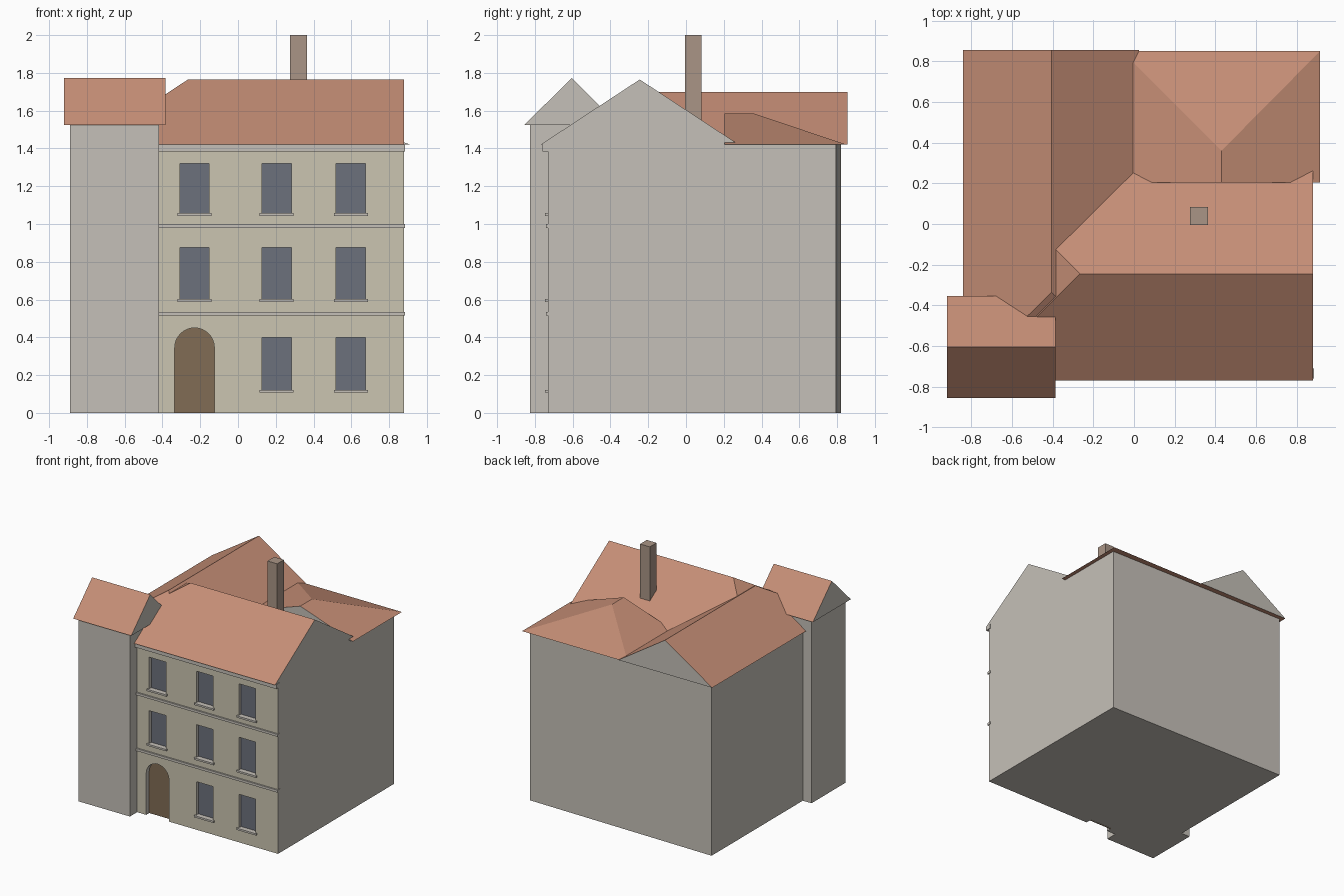
import bpy, bmesh, math

if "Cube" in bpy.data.objects:
    bpy.data.objects.remove(bpy.data.objects["Cube"])


def mat(name, rgb):
    m = bpy.data.materials.new(name)
    m.diffuse_color = (*rgb, 1)
    m.use_nodes = True
    m.node_tree.nodes["Principled BSDF"].inputs["Base Color"].default_value = m.diffuse_color
    return m


STONE = mat("stone", (0.56, 0.53, 0.48))
CREAM = mat("cream_plaster", (0.60, 0.56, 0.44))
TILE = mat("roof_tile", (0.56, 0.27, 0.18))
GLASS = mat("window_glass", (0.15, 0.165, 0.20))
WOOD = mat("door_wood", (0.22, 0.15, 0.09))
BRICK = mat("chimney_brick", (0.40, 0.30, 0.24))


def finish(bm, name, *mats):
    bmesh.ops.recalc_face_normals(bm, faces=bm.faces)
    me = bpy.data.meshes.new(name)
    bm.to_mesh(me)
    bm.free()
    for m in mats:
        me.materials.append(m)
    ob = bpy.data.objects.new(name, me)
    bpy.context.collection.objects.link(ob)
    return ob


def extrude(name, pts, vec, *mats):
    """Closed solid from a flat outline pushed along vec."""
    bm = bmesh.new()
    f = bm.faces.new([bm.verts.new(p) for p in pts])
    new = bmesh.ops.extrude_face_region(bm, geom=[f], use_keep_orig=True)["geom"]
    bmesh.ops.translate(bm, vec=vec, verts=[v for v in new if isinstance(v, bmesh.types.BMVert)])
    return finish(bm, name, *mats)


def box(name, x0, x1, y0, y1, z0, z1, *mats):
    pts = [(x0, y0, z0), (x1, y0, z0), (x1, y1, z0), (x0, y1, z0)]
    return extrude(name, pts, (0, 0, z1 - z0), *mats)


def roof(name, x0, x1, y0, y1, z, a, b, along_x):
    """Gabled or hipped roof: rectangle of eaves plus ridge ends a and b."""
    bm = bmesh.new()
    v = [bm.verts.new(p) for p in
         [(x0, y0, z), (x1, y0, z), (x1, y1, z), (x0, y1, z), a, b]]
    if along_x:
        faces = [(0, 1, 5, 4), (2, 3, 4, 5), (1, 2, 5), (3, 0, 4)]
    else:
        faces = [(1, 2, 5, 4), (3, 0, 4, 5), (0, 1, 4), (2, 3, 5)]
    for f in faces + [(3, 2, 1, 0)]:
        bm.faces.new([v[i] for i in f])
    ob = finish(bm, name, TILE, STONE)
    for p in ob.data.polygons:           # upright gable ends are stone
        p.material_index = int(abs(p.normal.z) < 0.01)
    return ob


# main block, with a slightly skewed rear wall
FRONT, TOP = -0.73, 1.42
body = extrude("main_walls", [(-0.81, FRONT, 0), (0.88, FRONT, 0), (0.88, 0.795, 0), (-0.81, 0.82, 0)],
               (0, 0, TOP), STONE, CREAM)


def arch(x, r, spring, z0, y):
    return [(x - r, y, z0), (x + r, y, z0)] + [
        (x + r * math.cos(t * math.pi / 16), y, spring + r * math.sin(t * math.pi / 16)) for t in range(17)]


# windows: recess, pane and sill
cutters = []
for z0, z1 in ((0.12, 0.40), (0.60, 0.875), (1.055, 1.32)):
    for x in (-0.23, 0.205, 0.597):
        if z0 < 0.5 and x < 0:
            continue
        a, b = x - 0.077, x + 0.077
        cutters.append(box("window_cutter", a, b, FRONT - 0.1, -0.69, z0, z1))
        box("window_pane", a, b, -0.70, -0.68, z0, z1, GLASS)
        box("window_sill", a - 0.013, b + 0.013, FRONT - 0.016, FRONT + 0.02, z0 - 0.013, z0 + 0.002, STONE)

# arched door
cutters.append(extrude("door_cutter", arch(-0.23, 0.105, 0.345, -0.1, FRONT - 0.1), (0, 0.15, 0)))
extrude("door", arch(-0.23, 0.105, 0.345, 0, -0.69), (0, 0.02, 0), WOOD)

for c in cutters:
    c.hide_render = True
    mod = body.modifiers.new("opening", "BOOLEAN")
    mod.operation, mod.solver, mod.object = "DIFFERENCE", "EXACT", c
bpy.context.view_layer.objects.active = body
for mod in list(body.modifiers):
    bpy.ops.object.modifier_apply(modifier=mod.name)
for c in cutters:
    bpy.data.objects.remove(c)
for p in body.data.polygons:             # street front is plastered
    p.material_index = int(p.normal.y < -0.9 and abs(p.center.y - FRONT) < 0.001)

# storey bands and cornice
for z0, z1 in ((0.515, 0.535), (0.98, 1.0)):
    box("storey_band", -0.43, 0.885, FRONT - 0.012, FRONT + 0.02, z0, z1, STONE)
box("cornice", -0.43, 0.885, -0.76, FRONT + 0.02, 1.385, 1.421, STONE)

# corner tower
box("tower", -0.89, -0.418, -0.825, -0.38, 0, 1.53, STONE)
roof("tower_roof", -0.92, -0.385, -0.855, -0.355, 1.525,
     (-0.92, -0.605, 1.773), (-0.385, -0.605, 1.773), True)

# three wings of roof around the block
roof("front_roof", -0.79, 0.88, -0.77, 0.28, TOP,
     (-0.265, -0.245, 1.765), (0.88, -0.245, 1.765), True)
roof("left_roof", -0.84, 0.025, -0.765, 0.855, TOP,
     (-0.405, -0.335, 1.70), (-0.405, 0.855, 1.70), False)
roof("rear_roof", -0.06, 0.915, 0.205, 0.85, TOP,
     (0.43, 0.205, 1.585), (0.43, 0.36, 1.585), False)

# chimney
box("chimney", 0.275, 0.365, -0.005, 0.083, 1.45, 2.0, BRICK)
